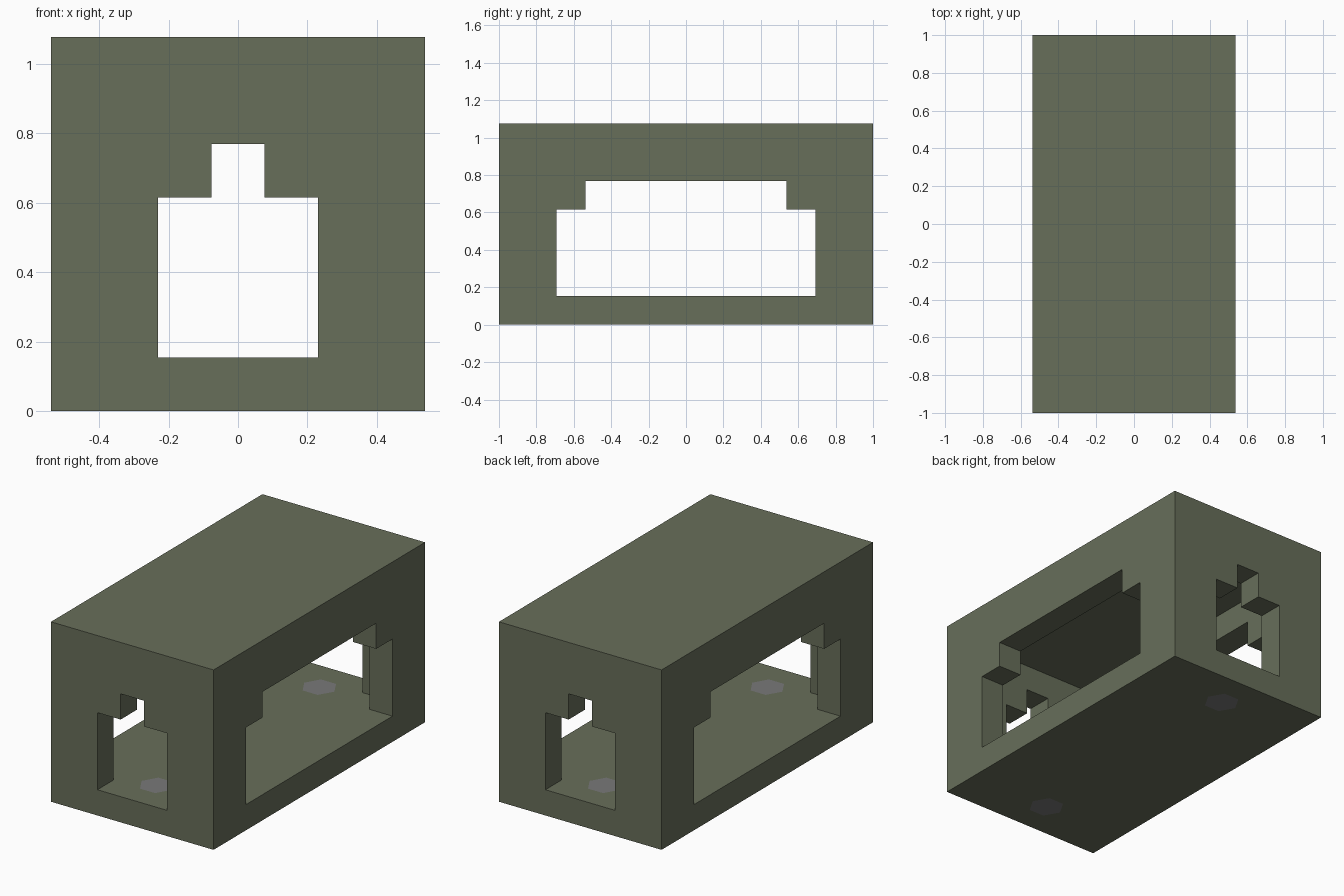
import bpy, bmesh, math
from mathutils import Vector

if "Cube" in bpy.data.objects:
    bpy.data.objects.remove(bpy.data.objects["Cube"], do_unlink=True)

U = 1 / 13                      # grid module: the body is 14 x 26 x 14 modules
PAD_RADIUS = 0.1


def material(name, color):
    mat = bpy.data.materials.new(name)
    mat.use_nodes = True
    mat.diffuse_color = (*color, 1)
    mat.node_tree.nodes["Principled BSDF"].inputs["Base Color"].default_value = (*color, 1)
    return mat


def prism(name, outline, sweep, mat):
    """Closed solid made by sweeping a planar outline along a vector."""
    bm = bmesh.new()
    face = bm.faces.new([bm.verts.new(p) for p in outline])
    swept = bmesh.ops.extrude_face_region(bm, geom=[face])["geom"]
    verts = [g for g in swept if isinstance(g, bmesh.types.BMVert)]
    bmesh.ops.translate(bm, verts=verts, vec=Vector(sweep))
    bmesh.ops.recalc_face_normals(bm, faces=bm.faces)
    mesh = bpy.data.meshes.new(name)
    bm.to_mesh(mesh)
    bm.free()
    mesh.materials.append(mat)
    obj = bpy.data.objects.new(name, mesh)
    bpy.context.collection.objects.link(obj)
    return obj


def box(name, half_x, half_y, low, high, mat):
    corners = [(sx * half_x * U, sy * half_y * U, low * U)
               for sx, sy in ((-1, -1), (1, -1), (1, 1), (-1, 1))]
    return prism(name, corners, (0, 0, (high - low) * U), mat)


def hexagon(y, z):
    return [(PAD_RADIUS * math.cos(k * math.tau / 6),
             y + PAD_RADIUS * math.sin(k * math.tau / 6), z) for k in range(6)]


def stepped_outline(wide, narrow):
    """Right half of a stepped opening, mirrored to the left."""
    half = [(wide, 2), (wide, 8), (narrow, 8), (narrow, 10)]
    return [(a * U, z * U) for a, z in half + [(-a, z) for a, z in reversed(half)]]


def carve(target, cutter):
    mod = target.modifiers.new("carve", "BOOLEAN")
    mod.operation = "DIFFERENCE"
    mod.solver = "EXACT"
    mod.object = cutter
    bpy.context.view_layer.update()
    graph = bpy.context.evaluated_depsgraph_get()
    mesh = bpy.data.meshes.new_from_object(target.evaluated_get(graph))
    target.modifiers.clear()
    target.data = mesh
    bpy.data.objects.remove(cutter, do_unlink=True)


olive = material("olive", (0.137, 0.157, 0.102))
gray = material("gray", (0.19, 0.19, 0.19))

# Hollow body
body = box("body_shell", 7, 13, 0, 14, olive)
carve(body, box("cavity_cutter", 5, 11, 2, 12, olive))

# Stepped openings through both ends and both long sides
ends = [(a, -1.2, z) for a, z in stepped_outline(3, 1)]
carve(body, prism("end_cutter", ends, (0, 2.4, 0), olive))
sides = [(-0.8, a, z) for a, z in stepped_outline(9, 7)]
carve(body, prism("side_cutter", sides, (1.6, 0, 0), olive))

# Six-sided floor plugs, flush with the floor and the underside
for label, y in (("front", -10 * U), ("back", 10 * U)):
    carve(body, prism("plug_cutter", hexagon(y, -0.1), (0, 0, 0.1 + 3 * U), olive))
    prism(label + "_floor_plug", hexagon(y, 0), (0, 0, 2 * U), gray)
